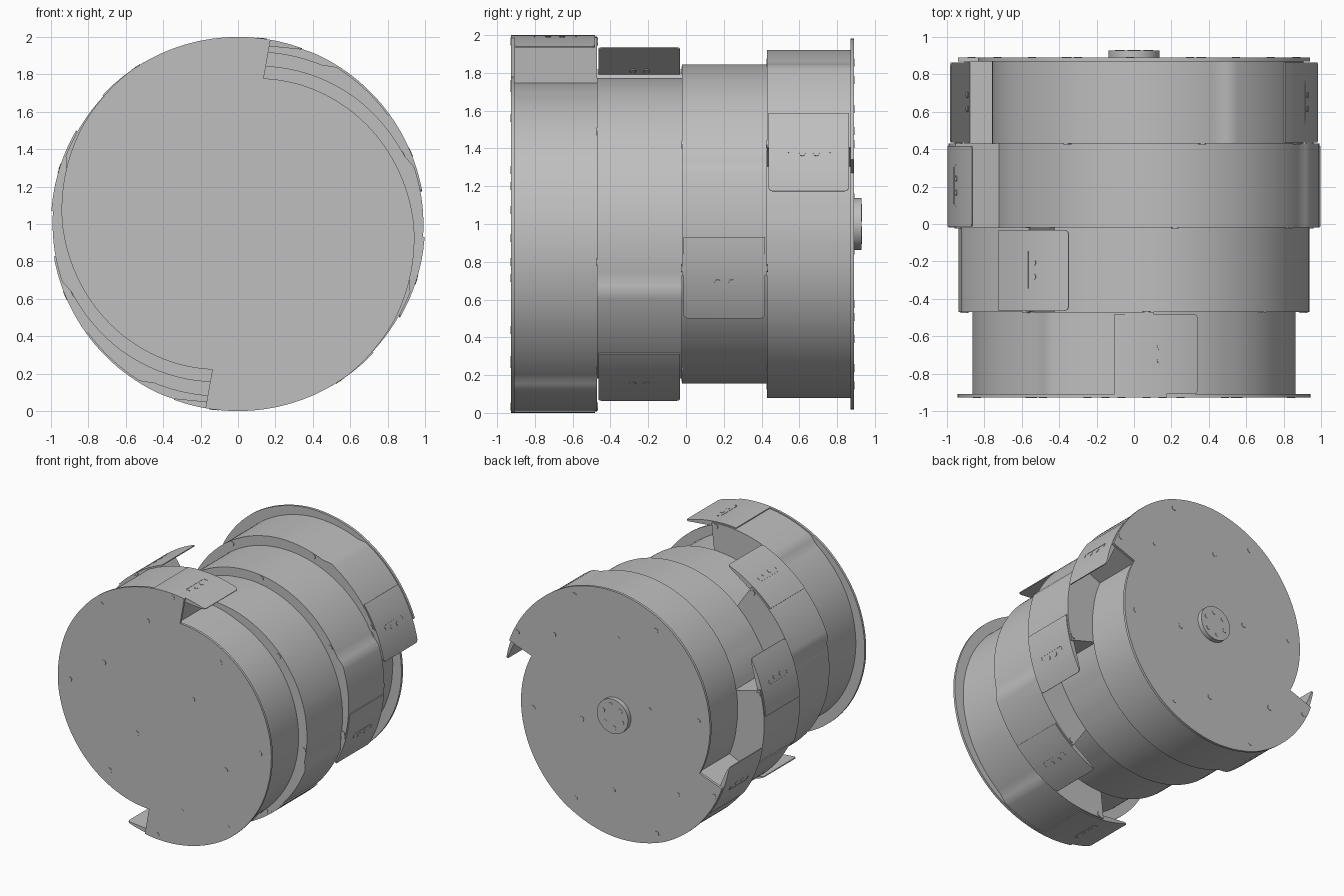
import bpy, bmesh, math
from mathutils import Vector, Matrix

if "Cube" in bpy.data.objects:
    bpy.data.objects.remove(bpy.data.objects["Cube"], do_unlink=True)

steel = bpy.data.materials.new("grey_steel")
steel.use_nodes = True
GREY = (0.52, 0.52, 0.52, 1)
steel.diffuse_color = GREY
steel.node_tree.nodes["Principled BSDF"].inputs["Base Color"].default_value = GREY

SHELL = [(0, .75), (15, .75), (31, .768), (72, .842), (112, .92), (138, .962), (142, .99), (180, .993)]
FLANGE = [(0, .79), (40, .865), (80, .94), (110, .98), (135, 1.0), (180, 1.0)]
WALL = 176          # phase where the shell drops to the next lobe


def radius(profile, phase):
    for (p0, r0), (p1, r1) in zip(profile, profile[1:]):
        if phase <= p1:
            return r0 + (r1 - r0) * (phase - p0) / (p1 - p0)
    return profile[-1][1]


def polar(angle, r, y):
    a = math.radians(angle)
    return Vector((r * math.cos(a), y, 1 + r * math.sin(a)))


def finish(name, bm):
    bmesh.ops.recalc_face_normals(bm, faces=bm.faces)
    mesh = bpy.data.meshes.new(name)
    bm.to_mesh(mesh)
    bm.free()
    mesh.materials.append(steel)
    ob = bpy.data.objects.new(name, mesh)
    bpy.context.collection.objects.link(ob)
    bpy.ops.object.select_all(action='DESELECT')
    ob.select_set(True)
    bpy.context.view_layer.objects.active = ob
    bpy.ops.object.shade_smooth_by_angle(angle=math.radians(25))
    return ob


def extrude_outline(bm, points, depth):
    face = bm.faces.new([bm.verts.new(p) for p in points])
    new = bmesh.ops.extrude_face_region(bm, geom=[face])["geom"]
    bmesh.ops.translate(bm, vec=(0, depth, 0), verts=[v for v in new if isinstance(v, bmesh.types.BMVert)])


def snail(name, profile, step, y0, y1, end):
    """Two-lobed spiral slab with a step at the end of each lobe."""
    points = []
    for half in (0, 180):
        for phase in list(range(0, end, 2)) + [end]:
            points.append(polar(step + half - phase, radius(profile, phase), y0))
        if end < 180:
            points.append(polar(step + half - end, radius(profile, 0), y0))
    bm = bmesh.new()
    extrude_outline(bm, points, y1 - y0)
    return finish(name, bm)


def add_disc(bm, centre, axis, r, depth, sides=16):
    turn = Vector((0, 0, 1)).rotation_difference(Vector(axis)).to_matrix().to_4x4()
    bmesh.ops.create_cone(bm, cap_ends=True, segments=sides, radius1=r, radius2=r, depth=depth,
                          matrix=Matrix.Translation(centre) @ turn)


def tooth(name, step, y0, y1):
    """Thin tapered plate reaching past the step, with rounded tip corners."""
    bm = bmesh.new()
    outer = [polar(step - p, 1.0, y0) for p in range(-16, 11, 2)]
    inner = [polar(step - 10, .993, y0), polar(step + 3, .962, y0), polar(step + 16, .962, y0)]
    extrude_outline(bm, outer + inner, y1 - y0)
    tip_dir = polar(step - 10, 1, 0) - Vector((0, 0, 1))
    corners = [e for e in bm.edges
               if all(((v.co - Vector((0, v.co.y, 1))).normalized() - tip_dir).length < .002 for v in e.verts)
               and abs(e.verts[0].co.y - e.verts[1].co.y) < .001]
    bmesh.ops.bevel(bm, geom=corners, offset=.025, segments=4, affect='EDGES', profile=.5)
    return finish(name, bm)


def tooth_details(name, step, mid):
    """Pair of screws seen from both sides, framed by a thin bracket line."""
    bm = bmesh.new()
    angle = step + 2
    axis = polar(angle, 1, 0) - Vector((0, 0, 1))
    for dy in (-.037, .037):
        add_disc(bm, polar(angle, .98, mid + dy), axis, .016, .046)
    turn = Matrix.Rotation(-math.radians(angle + 2), 4, 'Y')
    for dy, da, size in ((0, 2, (.006, .2, .005)), (-.11, 1, (.006, .005, .03)), (.11, 1, (.006, .005, .03))):
        bmesh.ops.create_cube(bm, size=1, matrix=Matrix.Translation(polar(angle + da, .999, mid + dy))
                              @ turn @ Matrix.Diagonal((*size, 1)))
    return finish(name, bm)


def end_bolts(name, step, y, inner=False):
    """Bolt heads following the spiral edge, plus an inner set on the end discs."""
    spots = [(p, radius(SHELL, p) - .025) for p in (31, 85, 133, 174)]
    if inner:
        spots += [(158, .735), (108, .61), (41, .32)]
    bm = bmesh.new()
    for half in (0, 180):
        for phase, r in spots:
            add_disc(bm, polar(step + half - phase, r, y), (0, 1, 0), .021, .01)
    return finish(name, bm)


# Four drum sections, each turned against the one before
NAMES = ("front", "mid_front", "mid_rear", "rear")
EDGES = (-.915, -.47, -.02, .43, .875)
STEPS = (80, 120.5, 160, 200)
for name, step, y0, y1 in zip(NAMES, STEPS, EDGES, EDGES[1:]):
    snail(name + "_drum_section", SHELL, step, y0, y1, WALL)
    end_bolts(name + "_section_front_bolts", step, y0)
    end_bolts(name + "_section_rear_bolts", step, y1)
    for side, half in (("upper", 0), ("lower", 180)):
        tooth(f"{name}_{side}_tooth", step + half, y0 + .006, y1 - .012)
        tooth_details(f"{name}_{side}_tooth_screws", step + half, (y0 + y1) / 2)

# End discs, wider than the shells
snail("front_end_disc", FLANGE, STEPS[0], -.927, -.908, 180)
end_bolts("front_disc_bolts", STEPS[0], -.925, True)
snail("rear_end_disc", FLANGE, STEPS[-1], .87, .89, 180)
end_bolts("rear_disc_bolts", STEPS[-1], .888, True)

# Shaft hub on the back
bm = bmesh.new()
add_disc(bm, Vector((0, .905, 1)), (0, 1, 0), .137, .046, 48)
finish("shaft_hub", bm)
bm = bmesh.new()
for i in range(6):
    add_disc(bm, polar(i * 60 + 20, .09, .927), (0, 1, 0), .018, .008)
finish("hub_bolts", bm)
